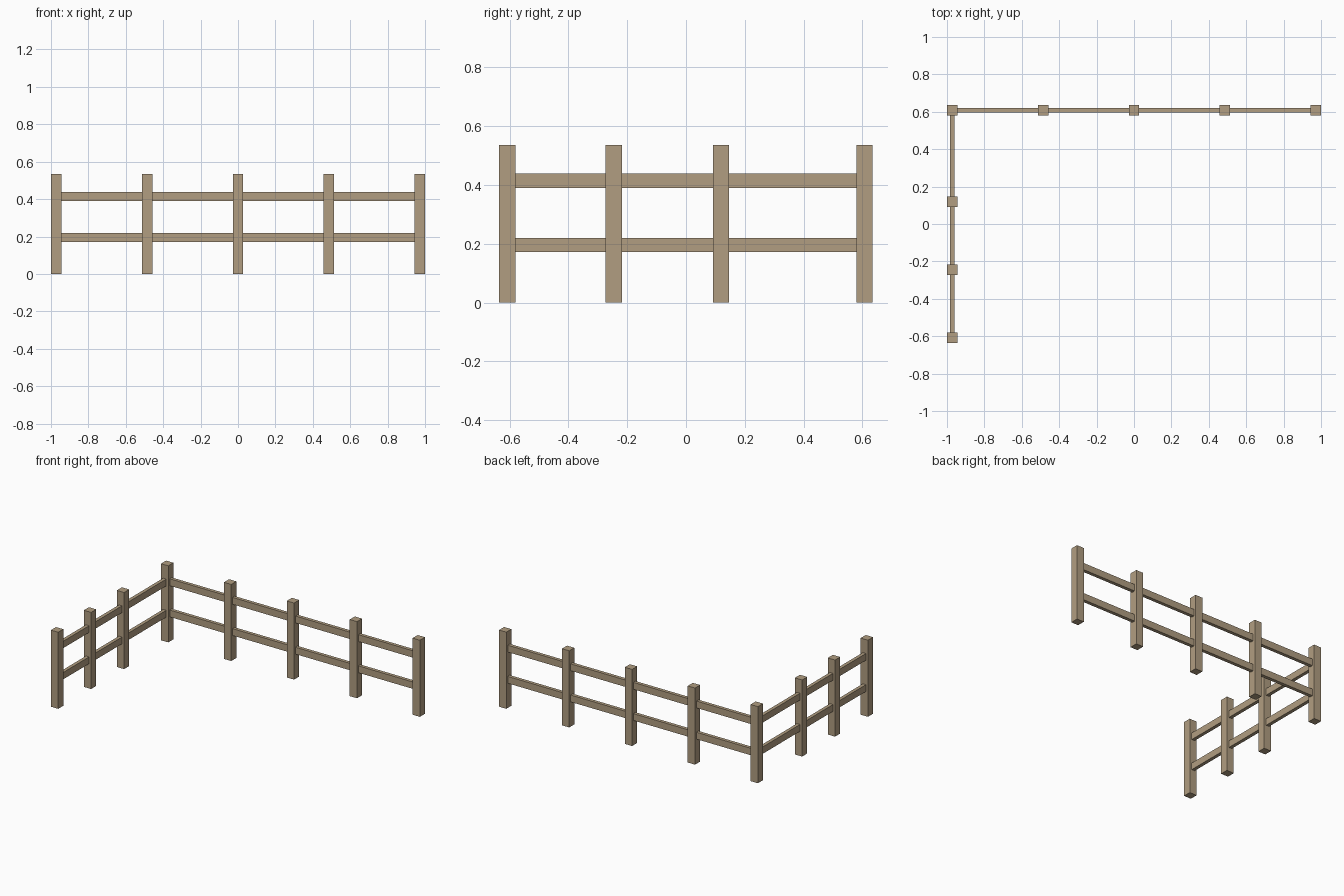
import bpy
import bmesh
from mathutils import Matrix, Vector

cube = bpy.data.objects.get("Cube")
if cube:
    bpy.data.objects.remove(cube, do_unlink=True)

# Weathered wood
wood = bpy.data.materials.new("weathered_wood")
wood.use_nodes = True
colour = (0.44, 0.34, 0.22, 1.0)
wood.diffuse_color = colour
wood.node_tree.nodes["Principled BSDF"].inputs["Base Color"].default_value = colour

POST_WIDTH, POST_HEIGHT = 0.056, 0.535
RAIL_DEPTH, RAIL_HEIGHT = 0.024, 0.048
RAIL_LEVELS = {"lower": 0.196, "upper": 0.414}
CORNER = Vector((-0.972, 0.607, 0))


def box(name, centre, size):
    """Flat-faced timber of the given size."""
    bm = bmesh.new()
    bmesh.ops.create_cube(bm, size=1, matrix=Matrix.Diagonal((*size, 1)))
    mesh = bpy.data.meshes.new(name)
    bm.to_mesh(mesh)
    bm.free()
    mesh.materials.append(wood)
    obj = bpy.data.objects.new(name, mesh)
    obj.location = centre
    bpy.context.collection.objects.link(obj)


def post(name, x, y):
    box(name, (x, y, POST_HEIGHT / 2), (POST_WIDTH, POST_WIDTH, POST_HEIGHT))


# Posts: shared corner, then the back run and the side run
back_posts = [-0.486, 0, 0.486, 0.972]
side_posts = [0.119, -0.245, -0.608]
post("corner_post", CORNER.x, CORNER.y)
for i, x in enumerate(back_posts, 1):
    post(f"back_post_{i}", x, CORNER.y)
for i, y in enumerate(side_posts, 1):
    post(f"side_post_{i}", CORNER.x, y)

# Rails running through the post centres
back_length = back_posts[-1] - CORNER.x
side_length = CORNER.y - side_posts[-1]
for level, z in RAIL_LEVELS.items():
    box(f"{level}_back_rail", (CORNER.x + back_length / 2, CORNER.y, z),
        (back_length, RAIL_DEPTH, RAIL_HEIGHT))
    box(f"{level}_side_rail", (CORNER.x, CORNER.y - side_length / 2, z),
        (RAIL_DEPTH, side_length, RAIL_HEIGHT))
